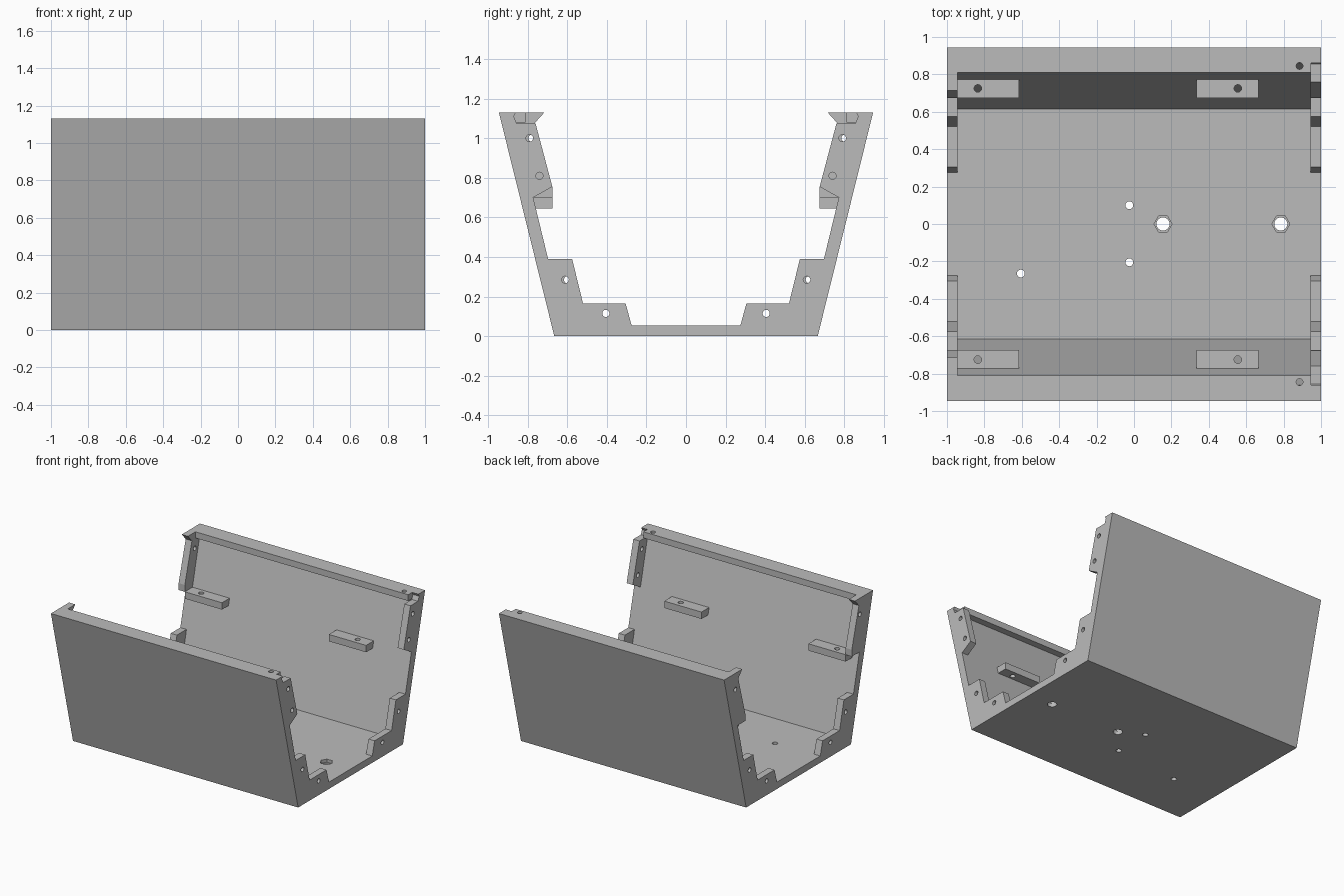
import bpy, bmesh, math
from mathutils import Matrix, Vector

cube = bpy.data.objects.get("Cube")
if cube:
    bpy.data.objects.remove(cube, do_unlink=True)

grey = bpy.data.materials.new("light_grey")
grey.use_nodes = True
grey.diffuse_color = (0.5, 0.5, 0.5, 1)
grey.node_tree.nodes["Principled BSDF"].inputs["Base Color"].default_value = (0.5, 0.5, 0.5, 1)

HEIGHT, FLOOR, FLANGE = 1.13, 0.055, 0.055
IN = 1 - FLANGE


def finish(name, bm):
    bmesh.ops.recalc_face_normals(bm, faces=bm.faces)
    mesh = bpy.data.meshes.new(name)
    bm.to_mesh(mesh)
    bm.free()
    mesh.materials.append(grey)
    obj = bpy.data.objects.new(name, mesh)
    bpy.context.collection.objects.link(obj)
    return obj


def prism(name, half, x0, x1):
    """Extrude a (y, z) half profile, mirrored across y, from x0 to x1."""
    outline = half + [(-y, z) for y, z in reversed(half)]
    bm = bmesh.new()
    face = bm.faces.new([bm.verts.new((x0, y, z)) for y, z in outline])
    new = bmesh.ops.extrude_face_region(bm, geom=[face])["geom"]
    bmesh.ops.translate(bm, vec=(x1 - x0, 0, 0),
                        verts=[g for g in new if isinstance(g, bmesh.types.BMVert)])
    return finish(name, bm)


def box(name, lo, hi):
    lo, hi = Vector(lo), Vector(hi)
    bm = bmesh.new()
    bmesh.ops.create_cube(bm, size=1, matrix=Matrix.Translation((lo + hi) / 2)
                          @ Matrix.Diagonal((*(hi - lo), 1)))
    return finish(name, bm)


def rod(center, radius, depth, axis="Z", sides=24):
    turn = Matrix.Rotation(math.pi / 2, 4, "Y") if axis == "X" else Matrix.Rotation(math.pi / 6, 4, "Z")
    bm = bmesh.new()
    bmesh.ops.create_cone(bm, cap_ends=True, segments=sides, radius1=radius, radius2=radius,
                          depth=depth, matrix=Matrix.Translation(center) @ turn)
    return finish("cutter", bm)


def combine(obj, tool, operation="DIFFERENCE"):
    tool.hide_render = True
    mod = obj.modifiers.new("combine", "BOOLEAN")
    mod.operation, mod.object, mod.solver = operation, tool, "EXACT"
    bpy.context.view_layer.objects.active = obj
    bpy.ops.object.modifier_apply(modifier=mod.name)
    bpy.data.objects.remove(tool, do_unlink=True)


def inner(z):
    return (0.615 + (z - FLOOR) * 0.243, z)


# Cross-sections: plain shell, and the two flanged ends
outer = [(0.665, 0), (0.945, HEIGHT)]
foot = [inner(0.39), (0.575, 0.39), (0.52, 0.165), (0.305, 0.165), (0.275, FLOOR)]
shell = outer + [(0.81, HEIGHT), (0.81, 1.08), inner(1.08), inner(FLOOR)]
left_end = outer + [(0.715, HEIGHT), (0.765, 1.075), (0.675, 0.755), (0.675, 0.70), inner(0.70)] + foot
right_end = outer + [(0.86, HEIGHT), (0.87, 1.11), (0.855, 1.075), (0.76, 1.075),
                     (0.675, 0.755), inner(0.70)] + foot

body = prism("trough_body", shell, -IN, IN)
combine(body, prism("end_a", left_end, -1, -IN), "UNION")
combine(body, prism("end_b", right_end, IN, 1), "UNION")

# Screw holes through the end flanges and the lip
for side in (-1, 1):
    for y, z in ((0.79, 1.0), (0.74, 0.81), (0.61, 0.285), (0.405, 0.115)):
        combine(body, rod((0.98, side * y, z), 0.018, 0.1, "X"))
        if z != 0.81:
            shift = 0.0 if z < 0.2 else 0.012
            combine(body, rod((-0.98, side * y + shift, z), 0.018, 0.1, "X"))
    combine(body, rod((0.885, side * 0.845, HEIGHT), 0.018, 0.12))

# Floor holes, two of them with hexagonal recesses
for x in (0.155, 0.785):
    combine(body, rod((x, 0, FLOOR), 0.048, 0.05, sides=6))
    combine(body, rod((x, 0, 0), 0.035, 0.2))
for x, y in ((-0.605, -0.265), (-0.025, 0.1), (-0.025, -0.205)):
    combine(body, rod((x, y, 0), 0.021, 0.2))

# Drilled mounting blocks on the inner walls
for side, wall in ((-1, "front"), (1, "back")):
    for x0, hole, end in ((-IN, -0.835, "right"), (0.335, 0.555, "left")):
        ys = sorted((side * 0.675, side * 0.79))
        block = box(f"{wall}_{end}_mounting_block", (x0, ys[0], 0.645), (x0 + 0.33, ys[1], 0.70))
        combine(block, rod((hole, side * 0.725, 0.67), 0.02, 0.2))
